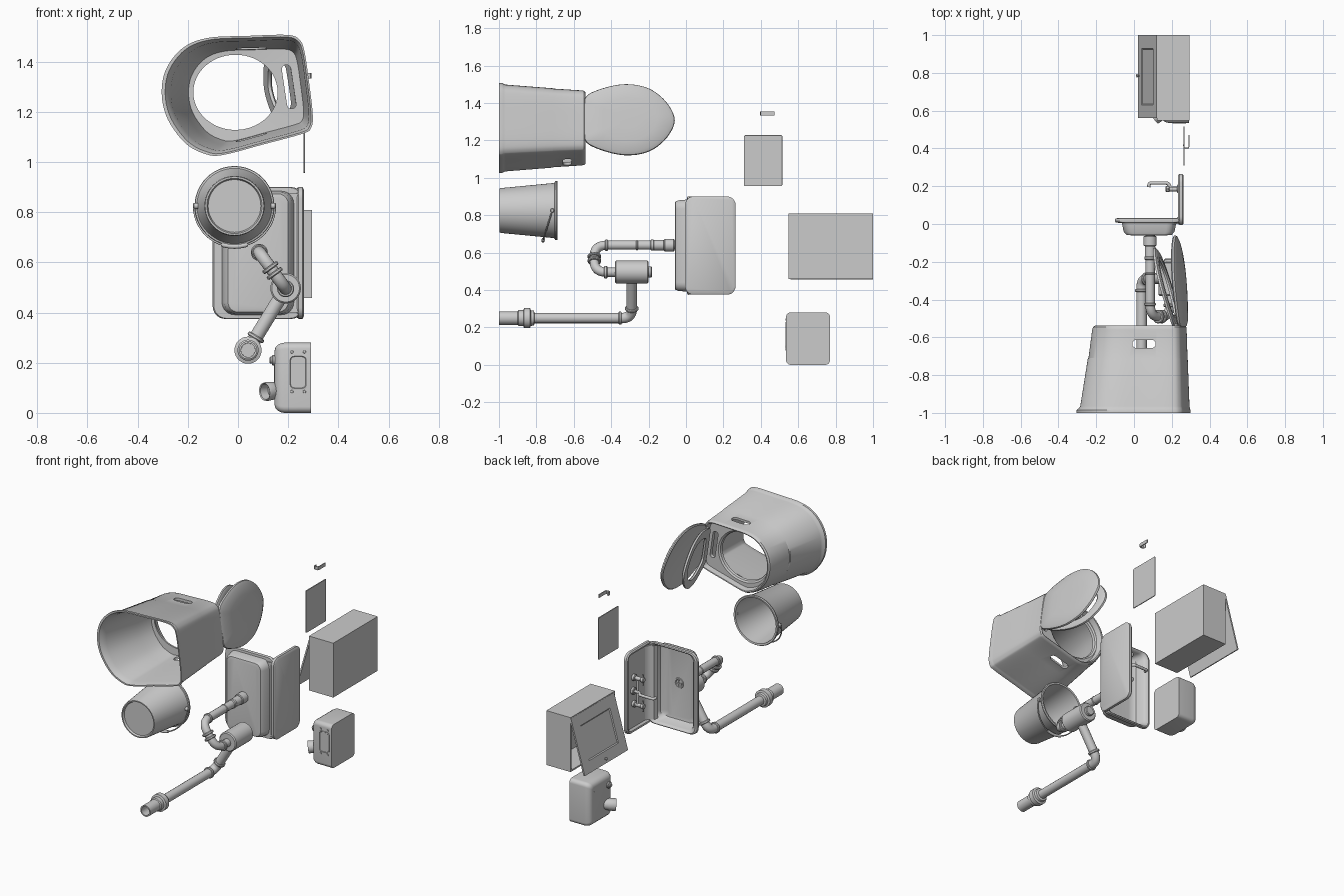
import bpy, bmesh, math
from mathutils import Vector

if "Cube" in bpy.data.objects:
    bpy.data.objects.remove(bpy.data.objects["Cube"])

TH = math.radians(8.5)
CT, ST = math.cos(TH), math.sin(TH)


def loft(name, rings, cap0=False, cap1=False, wrap=False):
    bm = bmesh.new()
    vs = [[bm.verts.new(p) for p in r] for r in rings]
    n = len(vs[0])
    pairs = list(zip(vs, vs[1:])) + ([(vs[-1], vs[0])] if wrap else [])
    for a, b in pairs:
        for i in range(n):
            j = (i + 1) % n
            bm.faces.new((a[i], a[j], b[j], b[i]))
    if cap0:
        bm.faces.new(vs[0])
    if cap1:
        bm.faces.new(vs[-1])
    bmesh.ops.recalc_face_normals(bm, faces=bm.faces)
    me = bpy.data.meshes.new(name)
    bm.to_mesh(me)
    bm.free()
    ob = bpy.data.objects.new(name, me)
    bpy.context.collection.objects.link(ob)
    return ob


def lathe(name, profile, origin, axis, n=32, cap0=True, cap1=True):
    q = Vector(axis).to_track_quat('Z', 'Y')
    o = Vector(origin)
    rings = [[o + q @ Vector((r * math.cos(2 * math.pi * i / n), r * math.sin(2 * math.pi * i / n), t))
              for i in range(n)] for r, t in profile]
    return loft(name, rings, cap0, cap1)


def collar(name, p, axis, r, length, e=.004):
    h = length / 2
    return lathe(name, [(r - e, -h), (r, -h + e), (r, h - e), (r - e, h)], p, axis, 28)


def rrect(cx, cy, hx, hy, r, n=6):
    out = []
    for k, (sx, sy) in enumerate([(1, 1), (-1, 1), (-1, -1), (1, -1)]):
        for i in range(n + 1):
            a = math.pi / 2 * (k + i / n)
            out.append((cx + sx * (hx - r) + r * math.cos(a), cy + sy * (hy - r) + r * math.sin(a)))
    return out


def smooth_loop(pts, n=5):
    out, m = [], len(pts)
    for i in range(m):
        p0, p1, p2, p3 = [Vector(pts[(i + k) % m]) for k in (-1, 0, 1, 2)]
        for s in range(n):
            t = s / n
            out.append(.5 * (2 * p1 + (p2 - p0) * t + (2 * p0 - 5 * p1 + 4 * p2 - p3) * t * t
                             + (3 * p1 - p0 - 3 * p2 + p3) * t ** 3))
    return out


def tube(name, pts, rad, fillet=0, caps=True):
    P = [Vector(p) for p in pts]
    path = [P[0]]
    for a, b, c in zip(P, P[1:], P[2:]):
        if fillet:
            s, e = b + (a - b).normalized() * fillet, b + (c - b).normalized() * fillet
            path += [s * (1 - t) ** 2 + b * 2 * t * (1 - t) + e * t * t for t in [k / 8 for k in range(9)]]
        else:
            path.append(b)
    path.append(P[-1])
    cu = bpy.data.curves.new(name, 'CURVE')
    cu.dimensions, cu.bevel_depth, cu.bevel_resolution, cu.use_fill_caps = '3D', rad, 5, caps
    sp = cu.splines.new('POLY')
    sp.points.add(len(path) - 1)
    for q, p in zip(sp.points, path):
        q.co = (*p, 1)
    ob = bpy.data.objects.new(name, cu)
    bpy.context.collection.objects.link(ob)
    bpy.ops.object.select_all(action='DESELECT')
    ob.select_set(True)
    bpy.context.view_layer.objects.active = ob
    bpy.ops.object.convert(target='MESH')


def cut(ob, cutter):
    cutter.hide_render = True
    m = ob.modifiers.new('cut', 'BOOLEAN')
    m.object, m.operation, m.solver = cutter, 'DIFFERENCE', 'EXACT'
    bpy.context.view_layer.objects.active = ob
    bpy.ops.object.modifier_apply(modifier=m.name)
    bpy.data.objects.remove(cutter)


# toilet pedestal: tapered shell, flange at -y, seat rim and oval hole at the other end
O = smooth_loop([(-.12, 1.495), (.04, 1.503), (.195, 1.507), (.245, 1.488), (.265, 1.44), (.283, 1.32), (.298, 1.19),
                 (.291, 1.135), (.255, 1.112), (.1, 1.07), (-.06, 1.028), (-.13, 1.032), (-.21, 1.075),
                 (-.28, 1.17), (-.304, 1.27), (-.287, 1.37), (-.22, 1.455)])


def shell(s, y, k=1):
    return [(.03 + (.182 + (p.x - .182) * s - .03) * k, y, 1.27 + (p.y - 1.27) * s * k) for p in O]


def oval(rx, rz, y):
    an = [math.atan2(p.y - 1.275, p.x + .01) for p in O]
    return [(-.01 + rx * math.cos(a), y, 1.278 + rz * math.sin(a)) for a in an]


body = loft('toilet_pedestal', [
    shell(1, -1), shell(1, -.985), shell(.975, -.975), shell(.96, -.965), shell(.878, -.713), shell(.87, -.709),
    shell(.83, -.56), shell(.82, -.545), shell(.81, -.538, .98), shell(.81, -.54, .95), shell(.8, -.575, .93),
    oval(.182, .163, -.575), oval(.172, .153, -.582), oval(.168, .15, -.598), shell(.81, -.6, .94),
    shell(.86, -.71, .955), shell(.95, -.96, .96), shell(.97, -.985, .97), shell(.985, -1, .98)], wrap=True)
hand = rrect(.053, -.635, .062, .022, .0215)
cut(body, loft('handle_cutter', [[(a, b, z) for a, b in hand] for z in (.9, 1.65)], True, True))
slot = rrect(0, 0, .018, .088, .0175)
cut(body, loft('slot_cutter', [[(.203 + a * CT - b * ST, y, 1.3 + a * ST + b * CT) for a, b in slot]
                               for y in (-.62, -.555)], True, True))

# raised lid and seat ring
half = [(0, .06), (.012, .125), (.09, .165), (.2, .191), (.3, .185), (.38, .152), (.45, .085)]
EGG = smooth_loop(half + [(.485, 0)] + [(u, -w) for u, w in reversed(half)])


def leaf(k, h, b0, slope, s=1):
    out = []
    for p in EGG:
        u, w = (.25 + (p.x - .25) * k) * s, p.y * k * s
        b = b0 - slope * u + h
        out.append((b * CT - w * ST, -.545 + u, 1.275 + b * ST + w * CT))
    return out


loft('lid', [leaf(k, h, .25, .08) for k, h in
             [(.9, .006), (.97, 0), (1, .006), (.988, .016), (.9, .025), (.6, .033), (.25, .035)]], True, True)
loft('seat', [leaf(k, h, .222, .28, .86) for k, h in
              [(1, 0), (1, .012), (.93, .02), (.76, .02), (.7, .012), (.7, 0)]], wrap=True)
for w in (-.08, .08):
    collar('seat_hinge', (.24 * CT - w * ST, -.54, 1.275 + .24 * ST + w * CT), (-ST, 0, CT), .014, .05)

# bucket with folded bail handle
BX, BZ = -.014, .825
lathe('bucket', [(.105, .012), (.11, .0), (.117, .0), (.12, .01), (.147, .29), (.15, .296), (.157, .298), (.159, .306),
                 (.155, .312), (.144, .31), (.142, .29), (.116, .018)], (BX, -.998, BZ), (0, 1, 0), 48)
tube('bucket_handle', [(BX + .162 * math.cos(t), -.715 - .05 * math.sin(t), BZ - .162 * math.sin(t))
                       for t in [math.pi * i / 24 for i in range(25)]], .004)
tube('bucket_grip', [(BX + .162 * math.cos(t), -.715 - .05 * math.sin(t), BZ - .162 * math.sin(t))
                     for t in [math.pi * (.4 + .02 * i) for i in range(11)]], .009)
for s in (-1, 1):
    collar('handle_pivot', (BX + s * .153, -.715, BZ), (1, 0, 0), .012, .025)

# sink basin and backsplash
loft('sink_basin', [[(a, y, b) for a, b in rrect(.08, .6375, .18 - i, .2625 - .45 * i, r)] for i, y, r in
     [(.085, -.06, .03), (.06, -.057, .04), (.046, -.042, .045), (.036, .006, .05), (.004, .007, .05),
      (-.001, .015, .05), (.002, .028, .05), (.014, .032, .045), (.03, .026, .04), (.04, .012, .04),
      (.053, -.036, .04), (.068, -.047, .035), (.1, -.05, .03)]], True, True)
loft('backsplash', [[(x, a, b) for a, b in rrect(.13, .6375, .135 - i, .2625 - i, .045 - i)] for i, x in
     [(.01, .263), (0, .257), (0, .241), (.006, .234), (.016, .236), (.026, .248)]], True, True)
loft('splash_cove', [[(.25, .0, z), (.25, .07, z), (.243, .05, z), (.23, .034, z), (.21, .026, z), (.2, .0, z)]
                     for z in (.40, .875)], True, True)
lathe('drain_ring', [(.034, 0), (.032, .005), (.024, .005), (.02, .001)], (.085, -.051, .64), (0, 1, 0), 28)
for a in (0, 1):
    tube('drain_cross', [(.085 - .022 * a, -.047, .64 - .022 * (1 - a)),
                         (.085 + .022 * a, -.047, .64 + .022 * (1 - a))], .003)

# taps: central spout and two cross-handled valves
collar('spout_flange', (.24, .19, .64), (1, 0, 0), .022, .02)
tube('spout', [(.24, .19, .64), (.195, .19, .64), (.18, .217, .64), (.08, .217, .64), (.078, .195, .64)], .009, .012)
for s in (-1, 1):
    z = .64 + s * .085
    collar('tap_flange', (.238, .185, z), (1, 0, 0), .02, .022)
    collar('tap_stem', (.21, .185, z), (1, 0, 0), .012, .06)
    collar('tap_hub', (.178, .185, z), (1, 0, 0), .016, .022)
    tube('tap_handle', [(.178, .185, z - .035), (.178, .185, z + .035)], .006)
tube('tap_bridge', [(.215, .185, .555), (.215, .185, .725)], .008)

# drain pipe, trap and waste pipe
tube('drain_pipe', [(.085, -.05, .64), (.085, -.49, .64), (.19, -.49, .495), (.19, -.36, .495)], .025, .07)
Y = (0, 1, 0)
for y, r, l in [(-.09, .034, .055), (-.145, .028, .06), (-.18, .029, .02), (-.262, .028, .012), (-.425, .031, .016)]:
    collar('drain_collar', (.085, y, .64), Y, r, l)
for f in (.42, .58):
    collar('bend_collar', (.085 + .105 * f, -.49, .64 - .145 * f), (.105, 0, -.145), .036, .016)
collar('trap_inlet_collar', (.19, -.43, .495), Y, .034, .018)
collar('trap_cylinder', (.19, -.29, .497), Y, .061, .18, .006)
collar('trap_plug', (.19, -.195, .497), Y, .03, .024)
tube('waste_pipe', [(.19, -.29, .495), (.04, -.29, .25), (.04, -.93, .25)], .028, .055)
d = Vector((-.15, 0, -.245)).normalized()
collar('waste_collar_upper', Vector((.04, -.29, .25)) - d * .06, d, .036, .016)
collar('waste_collar_lower', (.04, -.352, .25), Y, .035, .016)
lathe('waste_coupling', [(.03, 0), (.04, .004), (.042, .02), (.054, .024), (.054, .056), (.042, .06), (.042, .085),
                         (.036, .09), (.036, .19), (.028, .19), (.028, .06)], (.04, -.81, .25), (0, -1, 0))

# wall cabinet: open box with a top-hinged door
def rect(x, i):
    return [(x, a, b) for a, b in [(.548 + i, .458 + i), (1 - i, .458 + i), (1 - i, .808 - i), (.548 + i, .808 - i)]]


loft('cabinet', [rect(.295, 0), rect(.122, 0), rect(.122, .01), rect(.285, .01)], True, True)


def door(i, h):
    pts = [(i, .56 + i), (.358 - i, .56 + i), (.358 - i, 1 - i), (i, 1 - i)]
    return [(.12 - .279 * p - .96 * h, q, .803 - .96 * p + .279 * h) for p, q in pts]


loft('cabinet_door', [door(0, -.01), door(0, 0), door(.07, 0), door(.076, -.005)], True, True)
lathe('door_knob', [(.005, 0), (.005, .006), (.009, .01), (.008, .015), (.003, .017)],
      (.12 - .279 * .33, .785, .803 - .96 * .33), (-.96, 0, .279), 20)

# hand dryer
loft('dryer_case', [[(x, a, b) for a, b in rrect(.6525, .14, .1175 - i, .14 - i, .025 - .4 * i)] for i, x in
     [(0, .292), (0, .185), (.003, .17), (.01, .157), (.02, .149), (.032, .146)]], True, True)
loft('dryer_plate', [[(a, y, b) for a, b in rrect(.24, .162, .036 - i, .068 - i, .016)] for i, y in
     [(0, .545), (0, .532), (.004, .531), (.006, .534)]], True, True)
for x in (.215, .265):
    for z in (.085, .243):
        collar('dryer_screw', (x, .534, z), Y, .006, .006, .001)
lathe('dryer_nozzle', [(.03, -.02), (.036, .02), (.038, .05), (.036, .058), (.031, .055), (.028, .02)],
      (.152, .595, .09), (-.75, -.55, -.1))
collar('dryer_button_base', (.145, .58, .21), (1, 0, 0), .021, .02)
collar('dryer_button', (.134, .58, .21), (1, 0, 0), .014, .016)
loft('dryer_trim', [[(x, a, b) for a, b in rrect(.725, .14, .004, .08, .003, 3)] for x in (.16, .144)], True, True)

# mirror plate and wall hook
loft('mirror', [[(x, a, b) for a, b in rrect(.4125, 1.092, .1025 - i, .136 - i, .008)] for x, i in
     [(.262, .001), (.263, 0), (.267, 0), (.268, .001)]], True, True)
hook = [(.293, .472), (.293, .408), (.29, .399), (.27, .396), (.262, .4), (.26, .42),
        (.264, .42), (.266, .404), (.284, .404), (.288, .41), (.288, .472)]
loft('wall_hook', [[(x, y, z) for x, y in hook] for z in (1.333, 1.355)], True, True)

bpy.ops.object.select_all(action='SELECT')
bpy.context.view_layer.objects.active = body
bpy.ops.object.shade_smooth_by_angle(angle=math.radians(35))
